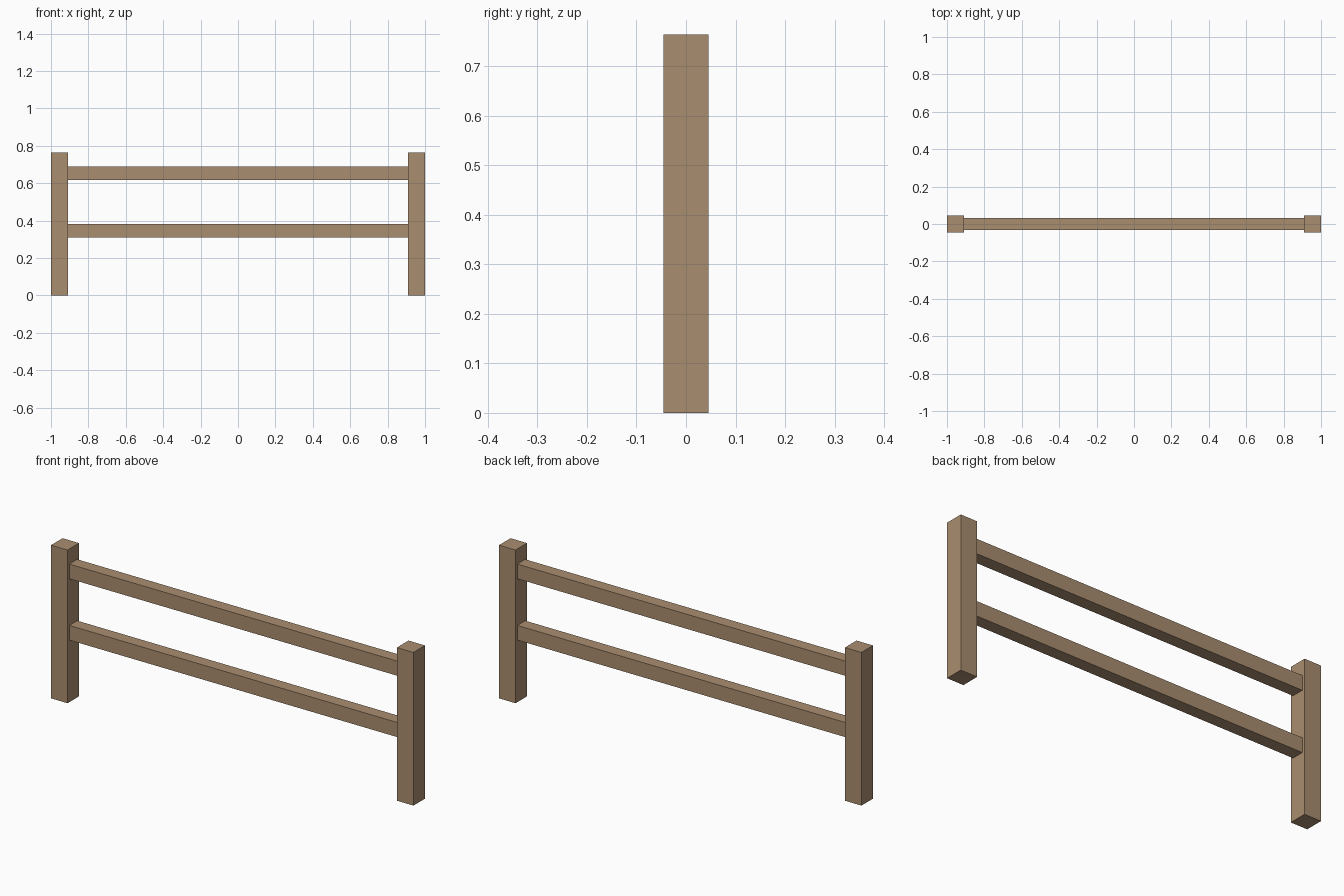
import bpy

if "Cube" in bpy.data.objects:
    bpy.data.objects.remove(bpy.data.objects["Cube"])

# shared wood colour
wood = bpy.data.materials.new("wood")
wood.diffuse_color = (0.40, 0.27, 0.16, 1)
wood.use_nodes = True
wood.node_tree.nodes["Principled BSDF"].inputs["Base Color"].default_value = wood.diffuse_color


def box(name, center, size):
    bpy.ops.mesh.primitive_cube_add(size=1, location=center)
    ob = bpy.context.object
    ob.name = name
    ob.scale = size
    bpy.ops.object.transform_apply(location=False, rotation=False, scale=True)
    ob.data.materials.append(wood)
    return ob


POST = 0.091
HEIGHT = 0.764

# end posts
for side, name in ((-1, "left_post"), (1, "right_post")):
    box(name, (side * (1 - POST / 2), 0, HEIGHT / 2), (POST, POST, HEIGHT))

# horizontal rails, butted against the inner post faces
for z, name in ((0.346, "lower_rail"), (0.652, "upper_rail")):
    box(name, (0, 0, z), (2 - 2 * POST, 0.062, 0.073))
